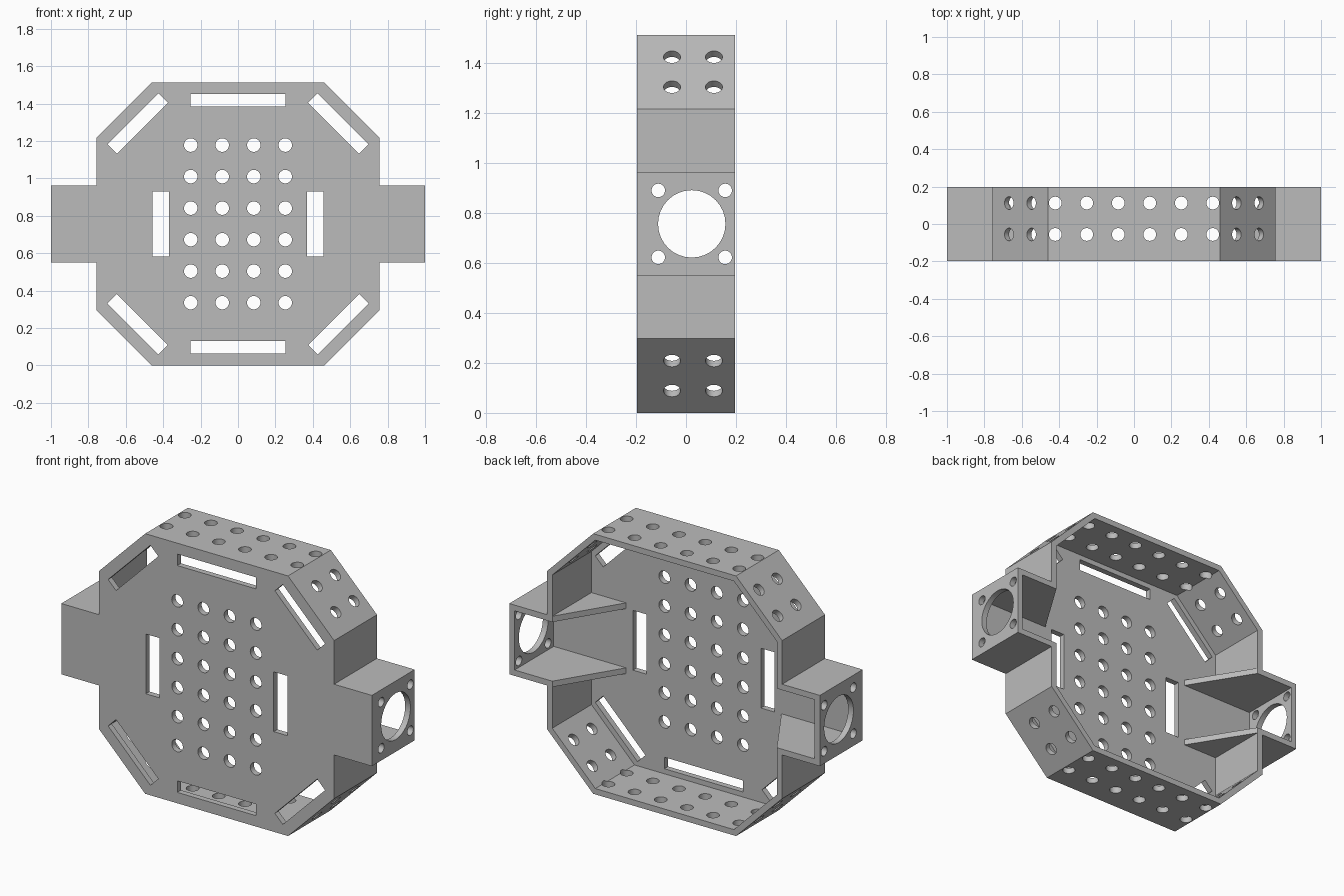
import bpy, bmesh, math
from mathutils import Matrix, Vector

if "Cube" in bpy.data.objects:
    bpy.data.objects.remove(bpy.data.objects["Cube"], do_unlink=True)

T = 0.034                         # wall thickness
HALF, CORNER = 0.757, 0.46        # octagon half width and half flat
EAR_X, EAR_H = 1.0, 0.206         # side mount reach and half height
DEPTH = 0.197                     # half depth
MID = HALF                        # height of the centre

grey = bpy.data.materials.new("light_grey")
grey.use_nodes = True
grey.diffuse_color = (0.5, 0.5, 0.5, 1)
grey.node_tree.nodes["Principled BSDF"].inputs["Base Color"].default_value = (0.5, 0.5, 0.5, 1)


def add_prism(bm, points, y0, y1):
    """Extrude an x-z outline from y0 to y1."""
    face = bm.faces.new([bm.verts.new((x, y0, z)) for x, z in points])
    ext = bmesh.ops.extrude_face_region(bm, geom=[face])
    moved = [v for v in ext["geom"] if isinstance(v, bmesh.types.BMVert)]
    bmesh.ops.translate(bm, verts=moved, vec=(0, y1 - y0, 0))


def add_hole(bm, centre, axis, radius):
    rot = Vector(axis).to_track_quat('Z', 'Y').to_matrix().to_4x4()
    bmesh.ops.create_cone(bm, cap_ends=True, segments=32, radius1=radius, radius2=radius,
                          depth=0.12, matrix=Matrix.Translation(centre) @ rot)


def add_slot(bm, x, z, width, height, angle=0):
    mat = (Matrix.Translation((x, -DEPTH, z)) @ Matrix.Rotation(angle, 4, 'Y')
           @ Matrix.Diagonal((width, 0.12, height, 1)))
    bmesh.ops.create_cube(bm, size=1, matrix=mat)


def make_object(name, bm):
    bmesh.ops.recalc_face_normals(bm, faces=bm.faces)
    mesh = bpy.data.meshes.new(name)
    bm.to_mesh(mesh)
    bm.free()
    mesh.materials.append(grey)
    obj = bpy.data.objects.new(name, mesh)
    bpy.context.collection.objects.link(obj)
    return obj


def outline(inset):
    """Octagon with a rectangular mount on each side, shrunk by inset."""
    a, c = HALF - inset, CORNER - inset * math.tan(math.pi / 8)
    e, h = EAR_X - inset, EAR_H - inset
    quarter = [(e, h), (a, h), (a, c), (c, a)]
    top = quarter + [(-x, z) for x, z in reversed(quarter)]
    ring = top + [(x, -z) for x, z in reversed(top)]
    return [(x, z + MID) for x, z in ring]


# Tray body and the cavity that leaves it open at the back
bm = bmesh.new()
add_prism(bm, outline(0), -DEPTH, DEPTH)
body = make_object("tray_body", bm)
bm = bmesh.new()
add_prism(bm, outline(T), -DEPTH + T, DEPTH + 0.2)
cavity = make_object("cavity_cutter", bm)

# Holes and slots
bm = bmesh.new()
ROWS = (-0.056, 0.112)
STEP = 0.1685
for i in range(4):
    for j in range(6):
        add_hole(bm, ((i - 1.5) * STEP, -DEPTH, MID + (j - 2.5) * STEP), (0, 1, 0), 0.036)
diag = (HALF + CORNER) / 2
for s in (-1, 1):
    add_slot(bm, 0, MID + s * 0.66, 0.506, 0.067)
    add_slot(bm, s * 0.412, MID, 0.088, 0.348)
    for y in ROWS:
        for i in range(6):
            add_hole(bm, ((i - 2.5) * STEP, y, MID + s * HALF), (0, 0, 1), 0.034)
    # Round opening and four fixing holes in the end of the mount
    add_hole(bm, (s * EAR_X, 0.023, MID), (1, 0, 0), 0.135)
    for dy in (-0.134, 0.134):
        for dz in (-0.134, 0.134):
            add_hole(bm, (s * EAR_X, 0.023 + dy, MID + dz), (1, 0, 0), 0.027)
    # Sloping walls
    for u in (-1, 1):
        add_slot(bm, s * 0.537, MID + u * 0.537, 0.385, 0.072, s * u * math.pi / 4)
        for y in ROWS:
            for d in (-0.06, 0.06):
                add_hole(bm, (s * (diag + d), y, MID + u * (diag - d)), (s, 0, u), 0.034)
holes = make_object("hole_cutter", bm)

for cutter in (cavity, holes):
    mod = body.modifiers.new(cutter.name, 'BOOLEAN')
    mod.operation, mod.solver, mod.object = 'DIFFERENCE', 'EXACT', cutter
bpy.context.view_layer.update()
cut = bpy.data.meshes.new_from_object(body.evaluated_get(bpy.context.evaluated_depsgraph_get()))
body.modifiers.clear()
body.data = cut
for cutter in (cavity, holes):
    bpy.data.objects.remove(cutter, do_unlink=True)

# Smooth hole walls, sharp edges elsewhere
bpy.context.view_layer.objects.active = body
body.select_set(True)
bpy.ops.object.shade_smooth_by_angle(angle=math.radians(30))

# Tapered ribs that carry the mount walls onto the plate
for sx, side in ((1, "left"), (-1, "right")):
    for sz, level in ((1, "upper"), (-1, "lower")):
        bm = bmesh.new()
        shape = [(0.5, -DEPTH + T / 2), (0.5, -DEPTH + T), (HALF - T, DEPTH),
                 (HALF - T, -DEPTH + T / 2)]
        face = bm.faces.new([bm.verts.new((sx * x, y, MID + sz * EAR_H)) for x, y in shape])
        ext = bmesh.ops.extrude_face_region(bm, geom=[face])
        moved = [v for v in ext["geom"] if isinstance(v, bmesh.types.BMVert)]
        bmesh.ops.translate(bm, verts=moved, vec=(0, 0, -sz * T))
        make_object(f"{side}_{level}_rib", bm)
